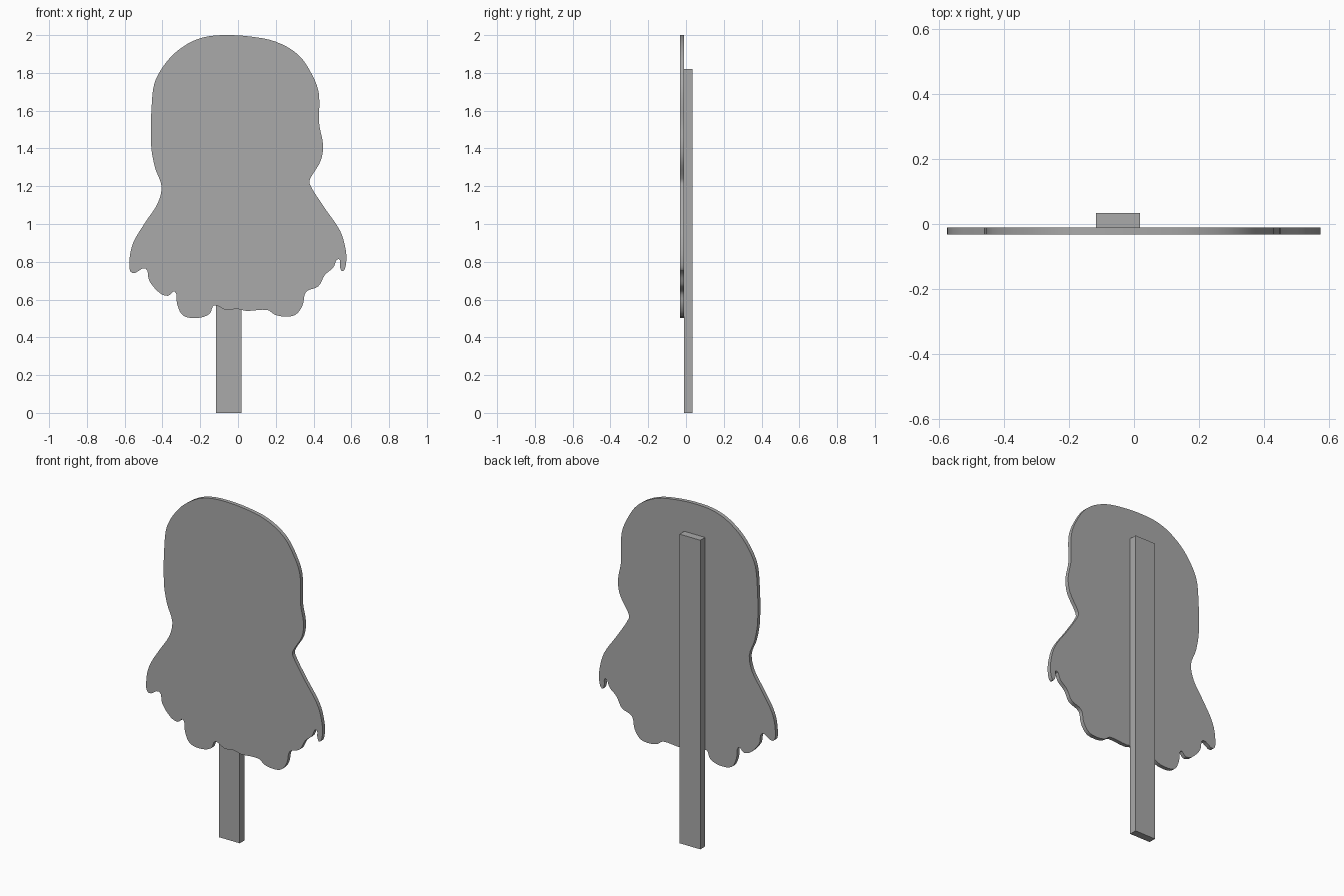
import bpy, bmesh
from mathutils import Vector

if "Cube" in bpy.data.objects:
    bpy.data.objects.remove(bpy.data.objects["Cube"])

grey = bpy.data.materials.new("plain grey")
grey.diffuse_color = (0.4, 0.4, 0.4, 1)
grey.use_nodes = True
grey.node_tree.nodes["Principled BSDF"].inputs["Base Color"].default_value = grey.diffuse_color


def extrude_outline(name, points, y_front, y_back):
    """Solid plate from an x-z outline, given clockwise as seen from the front."""
    bm = bmesh.new()
    front = bm.faces.new([bm.verts.new((x, y_front, z)) for x, z in points])
    grown = bmesh.ops.extrude_face_region(bm, geom=[front], use_keep_orig=True)
    verts = [g for g in grown["geom"] if isinstance(g, bmesh.types.BMVert)]
    bmesh.ops.translate(bm, verts=verts, vec=(0, y_back - y_front, 0))
    bmesh.ops.recalc_face_normals(bm, faces=bm.faces)
    mesh = bpy.data.meshes.new(name)
    bm.to_mesh(mesh)
    bm.free()
    mesh.materials.append(grey)
    obj = bpy.data.objects.new(name, mesh)
    bpy.context.collection.objects.link(obj)
    return obj


def smooth_loop(points, steps=4):
    """Closed curve through all the points, with chord-limited tangents."""
    p = [Vector(q) for q in points]
    n = len(p)
    out = []
    for i in range(n):
        a, b, c, d = p[i - 1], p[i], p[(i + 1) % n], p[(i + 2) % n]
        span = (c - b).length
        t0 = (c - a).normalized() * span
        t1 = (d - b).normalized() * span
        for k in range(steps):
            t = k / steps
            out.append(b * (2*t**3 - 3*t**2 + 1) + t0 * (t**3 - 2*t**2 + t)
                       + c * (3*t**2 - 2*t**3) + t1 * (t**3 - t**2))
    return out


# Silhouette: rounded head, narrow neck, flared body with ragged hem
outline = [
    (-.07, 2), (.06, 1.993), (.20, 1.965), (.32, 1.895), (.395, 1.785),
    (.428, 1.69), (.43, 1.53), (.45, 1.42), (.438, 1.335), (.382, 1.24),
    (.38, 1.21), (.455, 1.09), (.54, .965), (.57, .865), (.572, .79),
    (.555, .75), (.54, .77), (.532, .815), (.505, .77), (.46, .73),
    (.425, .67), (.36, .64), (.342, .57), (.305, .52), (.245, .51),
    (.195, .52), (.155, .545), (.045, .54), (-.005, .55), (-.065, .545),
    (-.125, .57), (-.15, .525), (-.21, .503), (-.29, .515), (-.322, .575),
    (-.335, .643), (-.37, .62), (-.415, .635), (-.47, .70), (-.49, .765),
    (-.56, .74), (-.575, .80), (-.555, .90), (-.49, 1.01), (-.425, 1.11),
    (-.405, 1.2), (-.44, 1.3), (-.46, 1.42), (-.455, 1.66), (-.435, 1.765),
    (-.36, 1.88), (-.265, 1.955), (-.175, 1.99),
]
plate = extrude_outline("silhouette_plate", smooth_loop(outline), -.033, -.01)
bpy.ops.object.select_all(action='DESELECT')
plate.select_set(True)
bpy.context.view_layer.objects.active = plate
bpy.ops.object.shade_smooth_by_angle()

# Flat handle running up the back
extrude_outline("handle_stick",
                [(-.117, 1.82), (.018, 1.82), (.018, 0), (-.117, 0)], -.01, .034)
